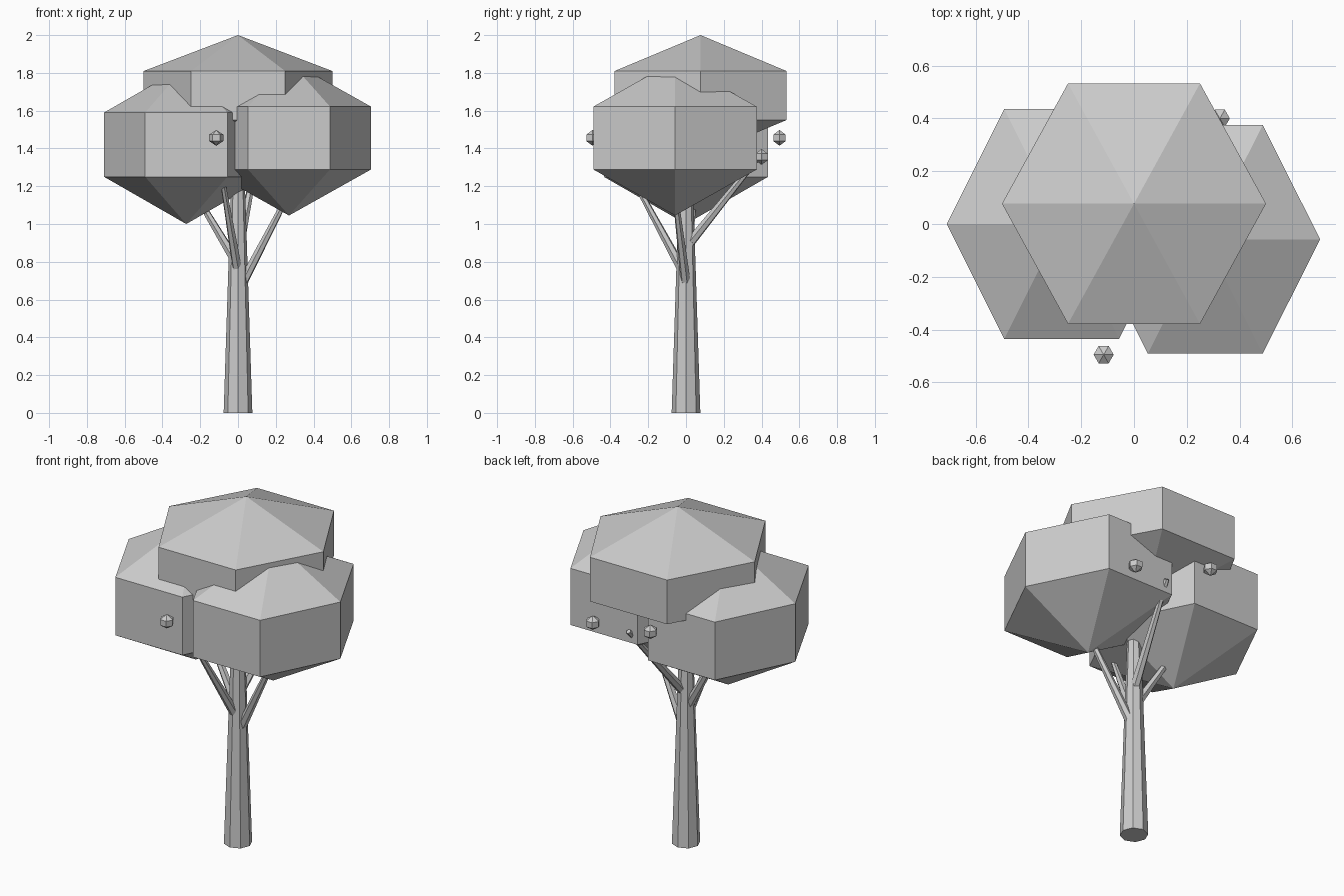
import bpy, bmesh
from math import cos, sin, tau
from mathutils import Matrix, Vector

cube = bpy.data.objects.get("Cube")
if cube:
    bpy.data.objects.remove(cube, do_unlink=True)

# One flat colour for the whole tree
grey = bpy.data.materials.new("plain_grey")
grey.use_nodes = True
grey.diffuse_color = (0.6, 0.6, 0.6, 1)
shader = grey.node_tree.nodes["Principled BSDF"]
shader.inputs["Base Color"].default_value = grey.diffuse_color
shader.inputs["Roughness"].default_value = 0.9


def lathe(name, sides, profile, matrix):
    """Flat-sided solid from (radius, height) pairs, lowest first; radius 0 is a tip."""
    bm = bmesh.new()
    rings = []
    for r, z in profile:
        count = sides if r else 1
        rings.append([bm.verts.new((r * cos(tau * i / sides), r * sin(tau * i / sides), z))
                      for i in range(count)])
    for low, high in zip(rings, rings[1:]):
        for i in range(sides):
            j = (i + 1) % sides
            corners = [low[i % len(low)], low[j % len(low)],
                       high[j % len(high)], high[i % len(high)]]
            bm.faces.new(list(dict.fromkeys(corners)))
    for ring in (rings[0], rings[-1]):
        if len(ring) > 1:
            bm.faces.new(ring)
    bm.transform(matrix)
    bmesh.ops.recalc_face_normals(bm, faces=bm.faces)
    mesh = bpy.data.meshes.new(name)
    bm.to_mesh(mesh)
    bm.free()
    mesh.materials.append(grey)
    obj = bpy.data.objects.new(name, mesh)
    bpy.context.collection.objects.link(obj)
    return obj


def faceted_ball(name, centre, size):
    """Six-sided ball with a straight belt and a pointed top and bottom."""
    profile = [(0, -1), (1, -0.405), (1, 0.405), (0, 1)]
    lathe(name, 6, profile, Matrix.Translation(centre) @ Matrix.Diagonal((*size, 1)))


def branch(name, start, end):
    start, end = Vector(start), Vector(end)
    along = end - start
    turn = along.to_track_quat('Z', 'Y').to_matrix().to_4x4()
    lathe(name, 6, [(0.027, 0), (0.014, along.length)], Matrix.Translation(start) @ turn)


# Trunk and branches
lathe("trunk", 8, [(0.076, 0), (0.037, 1.2)], Matrix.Identity(4))
branch("left_branch", (0.02, 0, 0.68), (0.28, -0.06, 1.18))
branch("front_branch", (0, -0.01, 0.74), (-0.08, -0.27, 1.22))
branch("right_branch", (-0.01, 0, 0.8), (-0.25, 0.05, 1.2))
branch("back_branch", (0.01, 0.02, 0.9), (0.1, 0.39, 1.36))

# Leaf clumps
faceted_ball("top_foliage", (0, 0.077, 1.68), (0.5, 0.526, 0.32))
faceted_ball("right_foliage", (-0.274, 0, 1.42), (0.435, 0.502, 0.42))
faceted_ball("left_foliage", (0.27, -0.058, 1.455), (0.435, 0.5, 0.41))

# Small fruits
for name, place in (("front_fruit", (-0.115, -0.495, 1.456)),
                    ("back_right_fruit", (-0.115, 0.495, 1.456)),
                    ("back_left_fruit", (0.325, 0.4, 1.355))):
    faceted_ball(name, place, (0.038, 0.038, 0.042))
